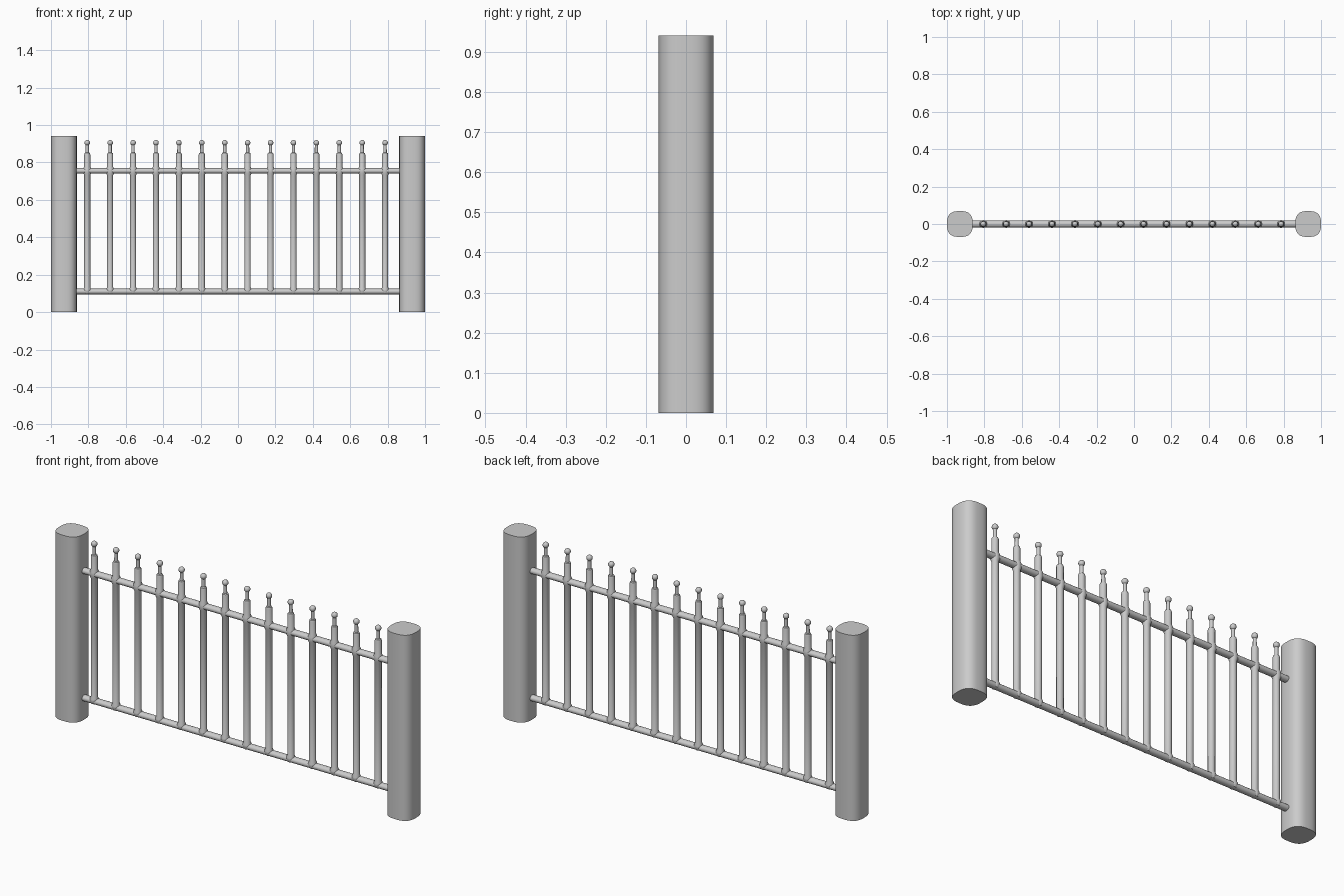
import bpy, bmesh, math

cube = bpy.data.objects.get("Cube")
if cube:
    bpy.data.objects.remove(cube, do_unlink=True)

metal = bpy.data.materials.new("grey metal")
metal.use_nodes = True
grey = (0.6, 0.6, 0.6, 1)
metal.diffuse_color = grey
metal.node_tree.nodes["Principled BSDF"].inputs["Base Color"].default_value = grey


def loft(name, rings):
    """Skin a list of point rings and cap both ends."""
    bm = bmesh.new()
    loops = [[bm.verts.new(p) for p in ring] for ring in rings]
    n = len(loops[0])
    for a, b in zip(loops, loops[1:]):
        for i in range(n):
            j = (i + 1) % n
            bm.faces.new((a[i], a[j], b[j], b[i]))
    bm.faces.new(loops[0][::-1])
    bm.faces.new(loops[-1])
    bmesh.ops.recalc_face_normals(bm, faces=bm.faces)
    mesh = bpy.data.meshes.new(name)
    bm.to_mesh(mesh)
    bm.free()
    mesh.materials.append(metal)
    obj = bpy.data.objects.new(name, mesh)
    bpy.context.collection.objects.link(obj)
    bpy.ops.object.select_all(action='DESELECT')
    obj.select_set(True)
    bpy.context.view_layer.objects.active = obj
    bpy.ops.object.shade_smooth_by_angle(angle=math.radians(40))
    return obj


def oval(rx, ry, steps, power=2):
    """Superellipse outline; a higher power is squarer."""
    points = []
    for i in range(steps):
        a = math.tau * i / steps
        c, s = math.cos(a), math.sin(a)
        points.append((rx * math.copysign(abs(c) ** (2 / power), c),
                       ry * math.copysign(abs(s) ** (2 / power), s)))
    return points


# Rounded square end posts
HEIGHT, HALF = 0.941, 0.069
for side, name in ((1, "left_post"), (-1, "right_post")):
    outline = oval(HALF, HALF, 48, 2.75)
    post = loft(name, [[(x, y, z) for x, y in outline] for z in (0, HEIGHT)])
    post.location.x = side * (1 - HALF)

# Horizontal rails
LOWER, UPPER, RAIL_R = 0.11, 0.755, 0.015
for z, name in ((LOWER, "lower_rail"), (UPPER, "upper_rail")):
    outline = oval(0.018, RAIL_R, 20)
    rail = loft(name, [[(x, y, v) for y, v in outline] for x in (-0.88, 0.88)])
    rail.location.z = z

# Pickets: round bar flared at the rails, shoulder, thin neck and ball finial
BAR_R, FLARE_R = 0.0165, 0.021
BALL_Z, BALL_R = 0.905, 0.015
profile = [(0.014, LOWER - 0.012), (FLARE_R, LOWER),
           (FLARE_R, LOWER + 0.012), (BAR_R, LOWER + 0.022),
           (BAR_R, UPPER - 0.022), (FLARE_R, UPPER - 0.012),
           (FLARE_R, UPPER + 0.012), (BAR_R, UPPER + 0.022),
           (BAR_R, 0.842), (0.014, 0.85), (0.009, 0.853), (0.0085, 0.893)]
for k in range(3, 9):
    a = math.pi * (k / 9 - 0.5)
    profile.append((BALL_R * math.cos(a), BALL_Z + BALL_R * math.sin(a)))
profile.append((0.002, BALL_Z + BALL_R))

COUNT, FIRST_X, SPACING = 14, -0.806, 0.1225
rings = [[(x, y, z) for x, y in oval(r, r, 16)] for r, z in profile]
first = loft("picket", rings)
first.location.x = FIRST_X
for i in range(1, COUNT):
    picket = first.copy()
    bpy.context.collection.objects.link(picket)
    picket.location.x = FIRST_X + i * SPACING
